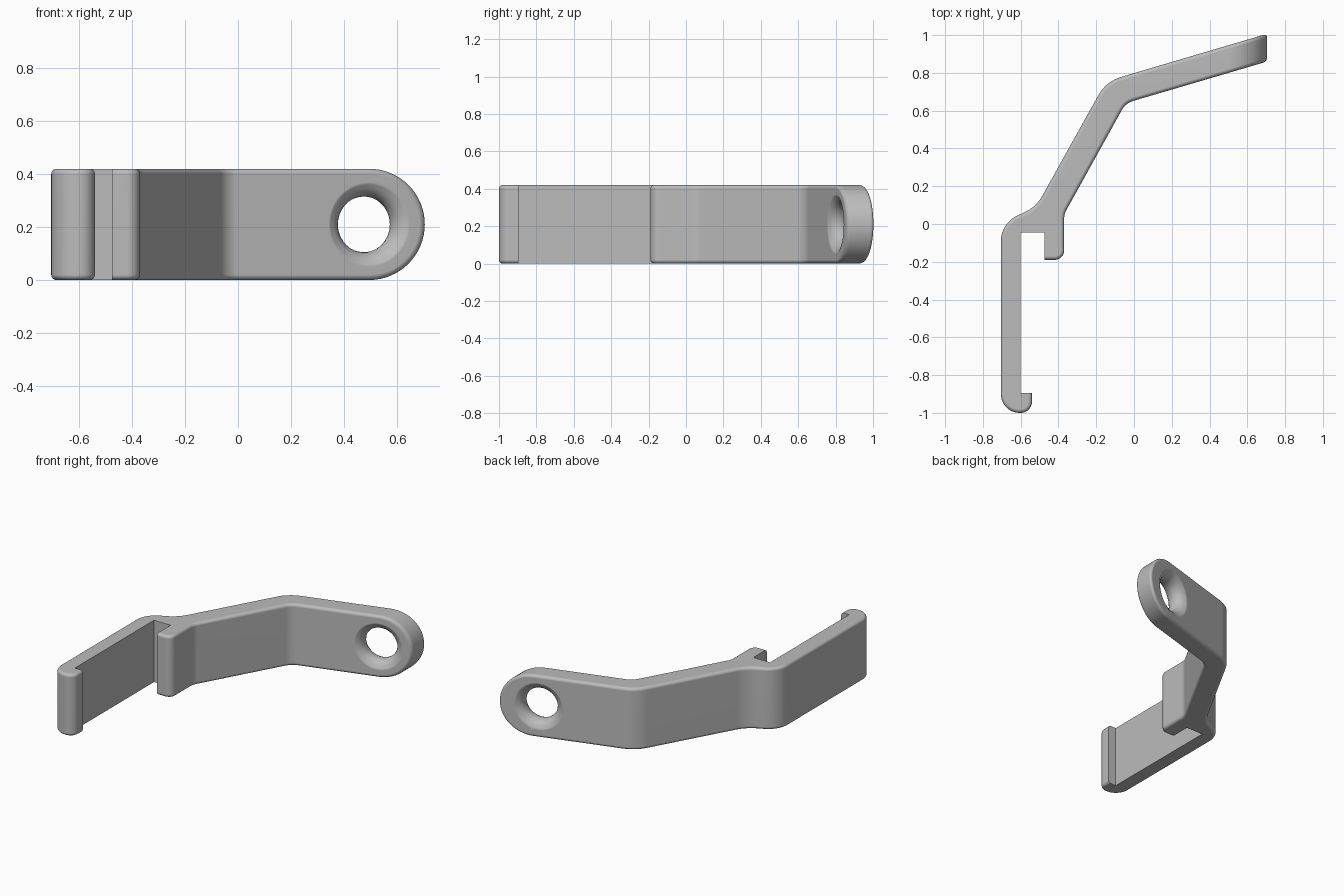
import bpy, bmesh, math
from mathutils import Vector, Matrix

if "Cube" in bpy.data.objects:
    bpy.data.objects.remove(bpy.data.objects["Cube"])

H = 0.42                 # strip height
TIP_X, TIP_R = 0.495, 0.21   # rounded arm end


def rounded(corners):
    """Outline from (x, y, radius) corners."""
    pts = []
    for i, (x, y, r) in enumerate(corners):
        p = Vector((x, y))
        if r == 0:
            pts.append(p)
            continue
        a = (Vector(corners[i - 1][:2]) - p).normalized()
        b = (Vector(corners[(i + 1) % len(corners)][:2]) - p).normalized()
        half = a.angle(b) / 2
        c = p + (a + b).normalized() * (r / math.sin(half))
        s = p + a * (r / math.tan(half)) - c
        e = p + b * (r / math.tan(half)) - c
        turn = math.atan2(s.x * e.y - s.y * e.x, s.dot(e))
        n = max(3, math.ceil(abs(turn) / math.radians(9)))
        for k in range(n + 1):
            pts.append(c + Matrix.Rotation(turn * k / n, 2) @ s)
    return pts


def solid(name, points, direction):
    """Extrude a closed 3D outline along a direction."""
    bm = bmesh.new()
    face = bm.faces.new([bm.verts.new(p) for p in points])
    ext = bmesh.ops.extrude_face_region(bm, geom=[face], use_keep_orig=True)
    bmesh.ops.translate(bm, vec=direction,
                        verts=[v for v in ext["geom"] if isinstance(v, bmesh.types.BMVert)])
    bmesh.ops.recalc_face_normals(bm, faces=bm.faces)
    return finish(bm, name)


def finish(bm, name):
    me = bpy.data.meshes.new(name)
    bm.to_mesh(me)
    bm.free()
    ob = bpy.data.objects.new(name, me)
    bpy.context.collection.objects.link(ob)
    return ob


def boolean(ob, cutter, operation):
    mod = ob.modifiers.new("cut", "BOOLEAN")
    mod.object, mod.operation, mod.solver = cutter, operation, "EXACT"
    bpy.context.view_layer.objects.active = ob
    bpy.ops.object.modifier_apply(modifier=mod.name)
    bpy.data.objects.remove(cutter)


# Bent strip with clip hook, wall, pocket and angled arm
outline = rounded([
    (-0.60, -0.895, 0), (-0.54, -0.895, 0), (-0.54, -1.0, 0.06), (-0.705, -1.0, 0.10),
    (-0.705, 0.005, 0.15), (-0.519, 0.089, 0.2), (-0.148, 0.755, 0.2),
    (0.80, 1.035, 0), (0.80, 0.888, 0), (-0.044, 0.64, 0.1),
    (-0.37, 0.052, 0.1), (-0.37, -0.19, 0.05),
    (-0.475, -0.19, 0), (-0.475, -0.045, 0), (-0.60, -0.045, 0)])
clip = solid("clip_bracket", [(p.x, p.y, -0.1) for p in outline], (0, 0, H + 0.2))

# Round end of the arm
N = 32
arc = [(TIP_X + TIP_R * math.cos(t), -2, H / 2 + TIP_R * math.sin(t))
       for t in (-math.pi / 2 + math.pi * k / N for k in range(N + 1))]
stadium = solid("end_cutter", arc + [(-1, -2, H), (-1, -2, 0)], (0, 4, 0))
boolean(clip, stadium, "INTERSECT")

# Soft rim everywhere except around the pocket
bm = bmesh.new()
bm.from_mesh(clip.data)
bmesh.ops.remove_doubles(bm, verts=bm.verts, dist=1e-5)


def in_pocket(e):
    m = (e.verts[0].co + e.verts[1].co) / 2
    d = e.verts[1].co - e.verts[0].co
    on_x = abs(d.x) < 1e-4 and min(abs(m.x + 0.60), abs(m.x + 0.475)) < 1e-3
    on_y = abs(d.y) < 1e-4 and min(abs(m.y + 0.895), abs(m.y + 0.045)) < 1e-3
    vertical = math.hypot(d.x, d.y) < 1e-4 and m.x < 0.6
    return on_x or on_y or vertical


rim = [e for e in bm.edges
       if len(e.link_faces) == 2 and e.calc_face_angle() > 0.9 and not in_pocket(e)]
bmesh.ops.bevel(bm, geom=rim, offset=0.02, offset_type="OFFSET", segments=4,
                profile=0.5, affect="EDGES", clamp_overlap=False)
bm.to_mesh(clip.data)
bm.free()

# Flared hole, square to the arm
R, F, D, M, K = 0.105, 0.068, 0.064, 48, 10
a_max = math.asin(D / F)
section = [(R + F * (1 - math.cos(a)), F * math.sin(a))
           for a in (-a_max + 2 * a_max * k / K for k in range(K + 1))]
# continue steeply past the arm faces
section = [(section[0][0] + 0.016, -D - 0.01)] + section + [(section[-1][0] + 0.016, D + 0.01)]
bm = bmesh.new()
rings = [[bm.verts.new((r * math.cos(2 * math.pi * j / M), r * math.sin(2 * math.pi * j / M), z))
          for j in range(M)] for r, z in section]
for lo, hi in zip(rings, rings[1:]):
    for j in range(M):
        bm.faces.new((lo[j], lo[(j + 1) % M], hi[(j + 1) % M], hi[j]))
bm.faces.new(rings[0][::-1])
bm.faces.new(rings[-1])
slope = math.atan(0.295)
hole_x = 0.475
hole_y = 0.7255 + 0.295 * hole_x
bm.transform(Matrix.Translation((hole_x, hole_y, H / 2)) @ Matrix.Rotation(slope, 4, "Z")
             @ Matrix.Rotation(math.pi / 2, 4, "X"))
bmesh.ops.recalc_face_normals(bm, faces=bm.faces)
boolean(clip, finish(bm, "hole_cutter"), "DIFFERENCE")

# Colour and shading
grey = bpy.data.materials.new("grey")
grey.diffuse_color = (0.5, 0.5, 0.5, 1)
grey.use_nodes = True
grey.node_tree.nodes["Principled BSDF"].inputs["Base Color"].default_value = grey.diffuse_color
clip.data.materials.clear()
clip.data.materials.append(grey)
for poly in clip.data.polygons:
    poly.material_index = 0
bpy.ops.object.select_all(action="DESELECT")
clip.select_set(True)
bpy.context.view_layer.objects.active = clip
bpy.ops.object.shade_smooth_by_angle(angle=math.radians(35))
weighted = clip.modifiers.new("weighted_normals", "WEIGHTED_NORMAL")
weighted.keep_sharp = True
